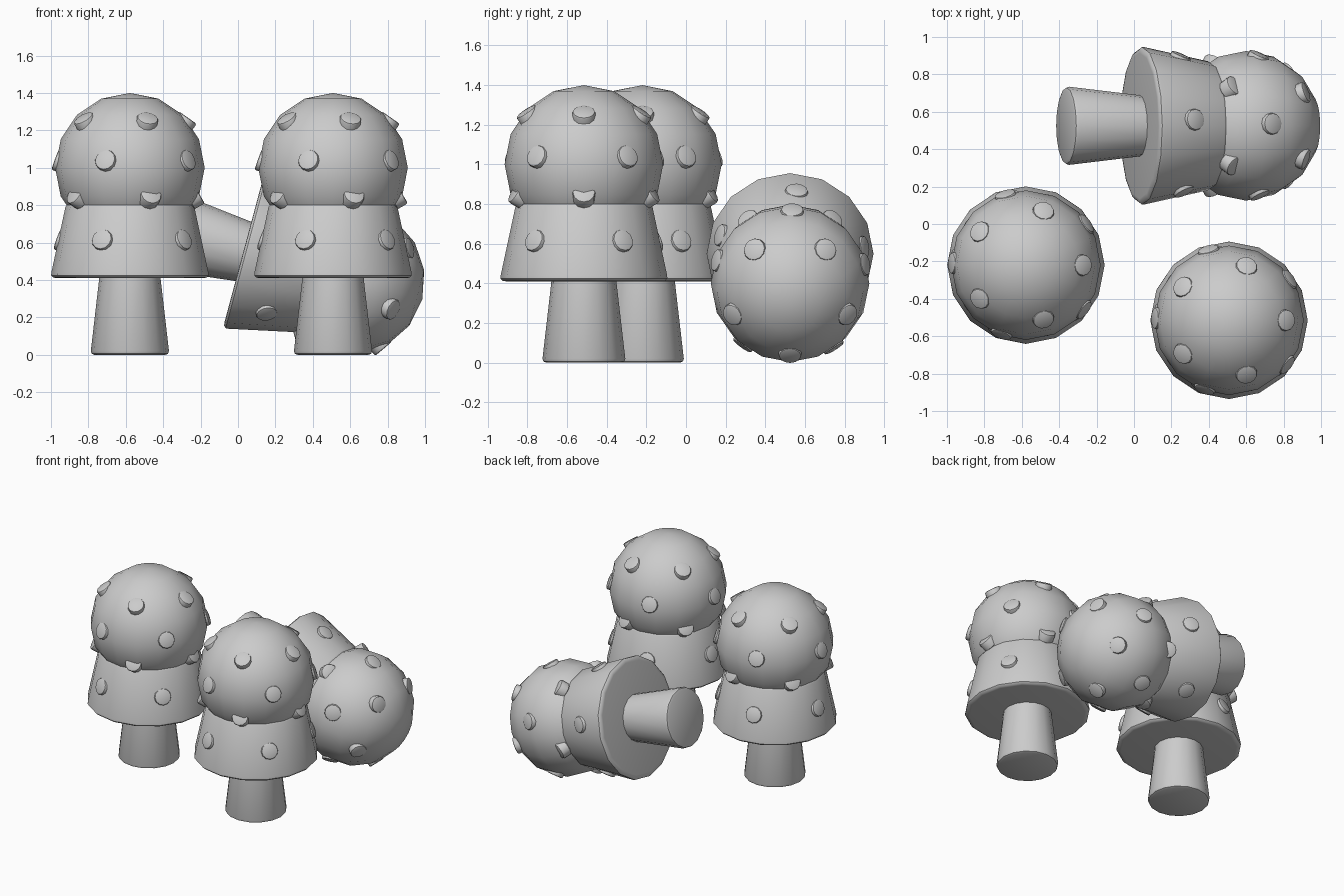
import bpy, bmesh
from math import radians, sin, cos, pi
from mathutils import Matrix, Vector

if "Cube" in bpy.data.objects:
    bpy.data.objects.remove(bpy.data.objects["Cube"])

SIDES = 16


def make_object(name, bm, placement, angle=40):
    bmesh.ops.recalc_face_normals(bm, faces=bm.faces)
    mesh = bpy.data.meshes.new(name)
    bm.to_mesh(mesh)
    bm.free()
    obj = bpy.data.objects.new(name, mesh)
    bpy.context.collection.objects.link(obj)
    obj.matrix_world = placement
    bpy.ops.object.select_all(action='DESELECT')
    obj.select_set(True)
    bpy.context.view_layer.objects.active = obj
    bpy.ops.object.shade_smooth_by_angle(angle=radians(angle))
    return obj


def lathe(bm, profile, sides=SIDES, matrix=Matrix()):
    """Closed solid of revolution from (radius, height) points."""
    rings = []
    for r, z in profile:
        rings.append([bm.verts.new(matrix @ Vector((r * cos(2 * pi * i / sides),
                                                    r * sin(2 * pi * i / sides), z)))
                      for i in range(sides)])
    for a, b in zip(rings, rings[1:]):
        for i in range(sides):
            j = (i + 1) % sides
            bm.faces.new((a[i], a[j], b[j], b[i]))
    bm.faces.new(rings[0][::-1])
    bm.faces.new(rings[-1])


# knob rows: outer rim radius, outer rim height, upward tilt, angular offset
ROWS = [(0.357, 1.235, 55, 0), (0.420, 0.990, 20, 34.4),
        (0.400, 0.810, 30, 0), (0.410, 0.565, 20, 31)]
KNOB_R, KNOB_D = 0.058, 0.07


def tree(prefix, placement):
    # tapered trunk with softened foot
    bm = bmesh.new()
    lathe(bm, [(0.19, 0), (0.204, 0.006), (0.209, 0.02), (0.165, 0.40), (0.164, 0.43)])
    make_object(prefix + "_trunk", bm, placement)

    # flared lower foliage with rounded rim
    bm = bmesh.new()
    lathe(bm, [(0.39, 0.41), (0.410, 0.413), (0.421, 0.424), (0.420, 0.44),
               (0.345, 0.79), (0.338, 0.80)])
    make_object(prefix + "_lower_foliage", bm, placement)

    # ball crown
    bm = bmesh.new()
    bmesh.ops.create_uvsphere(bm, u_segments=SIDES, v_segments=8, radius=0.4,
                              matrix=Matrix.Translation((0, 0, 1.0)))
    make_object(prefix + "_crown", bm, placement, 60)

    # rows of five tilted disc knobs
    bm = bmesh.new()
    b = 0.01
    disc = [(KNOB_R - b, -KNOB_D), (KNOB_R, -KNOB_D + b), (KNOB_R, -b),
            (KNOB_R - 0.3 * b, -0.3 * b), (KNOB_R - b, 0)]
    for r, z, tilt, offset in ROWS:
        e = radians(tilt)
        centre = Matrix.Translation((r - KNOB_R * sin(e), 0, z + KNOB_R * cos(e)))
        lean = Matrix.Rotation(pi / 2 - e, 4, 'Y')
        for k in range(5):
            spin = Matrix.Rotation(radians(offset + 72 * k), 4, 'Z')
            lathe(bm, disc, 12, spin @ centre @ lean)
    make_object(prefix + "_knobs", bm, placement)


# two standing trees and one lying on its side
tree("left_tree", Matrix.Translation((-0.578, -0.22, 0)))
tree("right_tree", Matrix.Translation((0.508, -0.515, 0)))
tree("fallen_tree", Matrix.Translation((-0.367, 0.525, 0.659)) @ Matrix.Rotation(radians(105), 4, 'Y'))
